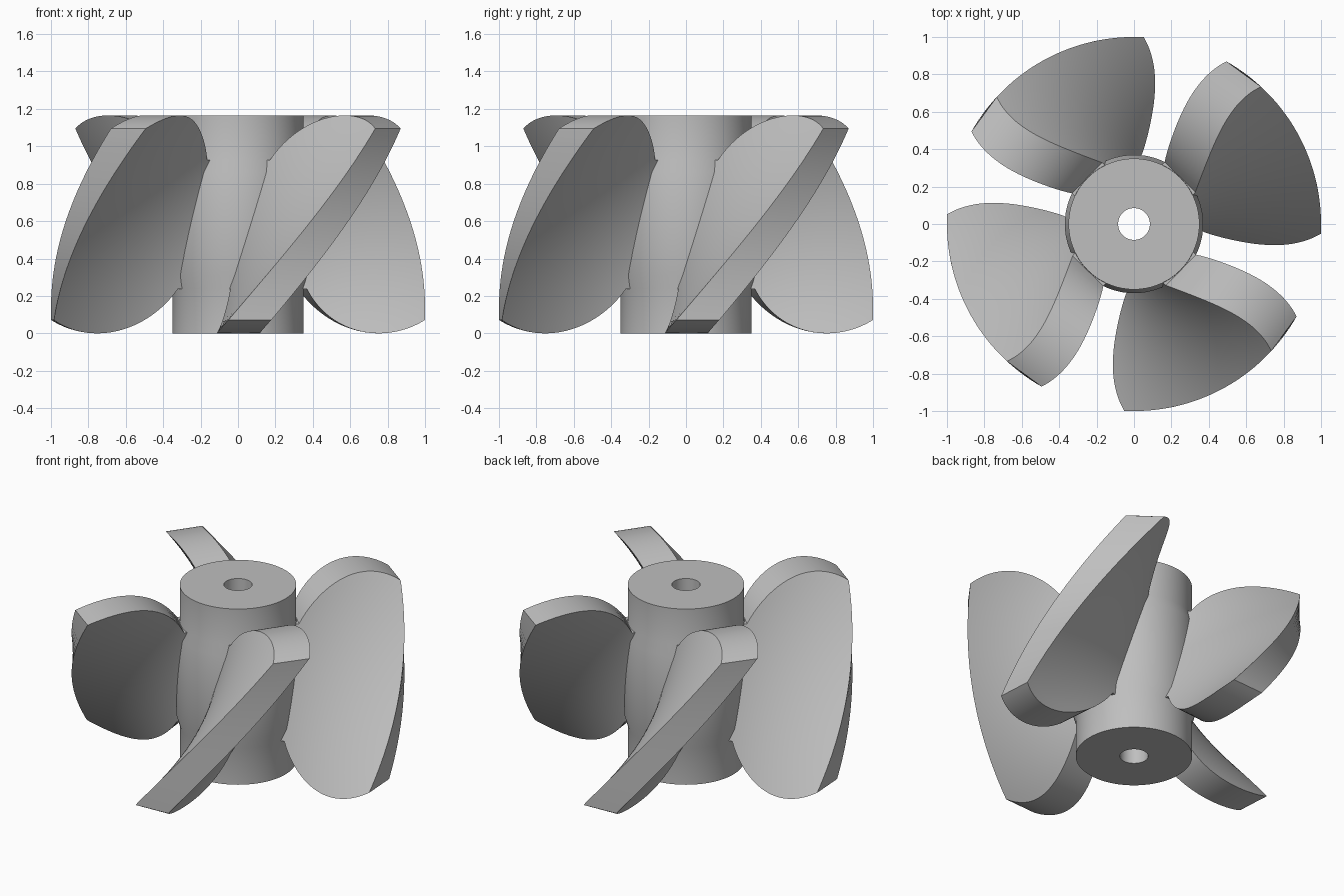
import bpy
import bmesh
from math import sqrt, sin, cos, radians, pi
from mathutils import Matrix

HEIGHT = 1.165
HUB_R, BULGE_R, BORE_R = 0.35, 0.37, 0.085
HALF_THICK = 0.115
TWIST = radians(49)          # turn per unit of height
MID_ANGLE = radians(28.7)    # blade heading at mid height
ARC_R, ARC_X = 0.44, 0.761   # rounded blade ends

cube = bpy.data.objects.get("Cube")
if cube:
    bpy.data.objects.remove(cube, do_unlink=True)

# Single plain metal colour
metal = bpy.data.materials.new("grey metal")
metal.use_nodes = True
grey = (0.52, 0.52, 0.52, 1)
metal.diffuse_color = grey
metal.node_tree.nodes["Principled BSDF"].inputs["Base Color"].default_value = grey


def make_mesh(bm, name):
    bmesh.ops.recalc_face_normals(bm, faces=bm.faces)
    mesh = bpy.data.meshes.new(name)
    bm.to_mesh(mesh)
    bm.free()
    mesh.materials.append(metal)
    return mesh


def add_object(name, mesh, turn=0):
    obj = bpy.data.objects.new(name, mesh)
    bpy.context.collection.objects.link(obj)
    obj.rotation_euler.z = turn
    return obj


def smooth(obj):
    bpy.ops.object.select_all(action='DESELECT')
    obj.select_set(True)
    bpy.context.view_layer.objects.active = obj
    bpy.ops.object.shade_smooth_by_angle(angle=radians(30))


# Hub: bored cylinder with a slightly swollen middle
profile = [(BORE_R, 0), (HUB_R, 0), (HUB_R, 0.24), (BULGE_R, 0.31),
           (BULGE_R, 0.86), (HUB_R, 0.93), (HUB_R, HEIGHT), (BORE_R, HEIGHT)]
bm = bmesh.new()
ring = [bm.verts.new((r, 0, z)) for r, z in profile]
edges = [bm.edges.new((a, b)) for a, b in zip(ring, ring[1:] + ring[:1])]
bmesh.ops.spin(bm, geom=ring + edges, cent=(0, 0, 0), axis=(0, 0, 1),
               angle=2 * pi, steps=72)
bmesh.ops.remove_doubles(bm, verts=bm.verts, dist=0.0001)
smooth(add_object("hub", make_mesh(bm, "hub")))


# Blade: slab with rounded ends, twisted about the hub axis
def lower_edge(r):
    return ARC_R - sqrt(ARC_R ** 2 - (max(r, BULGE_R) - ARC_X) ** 2)


def blade_point(r, v, side):
    low = lower_edge(r)
    z = low + v * (HEIGHT - 2 * low)
    t = side * HALF_THICK
    turn = Matrix.Rotation(MID_ANGLE + TWIST * (z - HEIGHT / 2), 3, 'Z')
    p = turn @ Matrix.Identity(3).col[0] * sqrt(r * r - t * t)
    q = turn @ Matrix.Identity(3).col[1] * t
    p = p + q
    p.z = z
    return p


def build_blade():
    bm = bmesh.new()
    cols, rows = 32, 28
    radii = [0.335] + [BULGE_R + (1 - BULGE_R) * i / (cols - 1) for i in range(cols)]
    grids = [[[bm.verts.new(blade_point(r, j / rows, side)) for j in range(rows + 1)]
              for r in radii] for side in (-1, 1)]
    # Two broad faces
    for g in grids:
        for i in range(cols):
            for j in range(rows):
                bm.faces.new((g[i][j], g[i + 1][j], g[i + 1][j + 1], g[i][j + 1]))
    # Rim joining them
    rim = ([(i, 0) for i in range(cols)] + [(cols, j) for j in range(rows)]
           + [(i, rows) for i in range(cols, 0, -1)] + [(0, j) for j in range(rows, 0, -1)])
    a, b = grids
    for (i, j), (k, m) in zip(rim, rim[1:] + rim[:1]):
        bm.faces.new((a[i][j], a[k][m], b[k][m], b[i][j]))
    return make_mesh(bm, "blade")


blade = build_blade()
names = ("left_blade", "back_blade", "right_blade", "front_blade")
for n, name in enumerate(names):
    smooth(add_object(name, blade, n * pi / 2))
